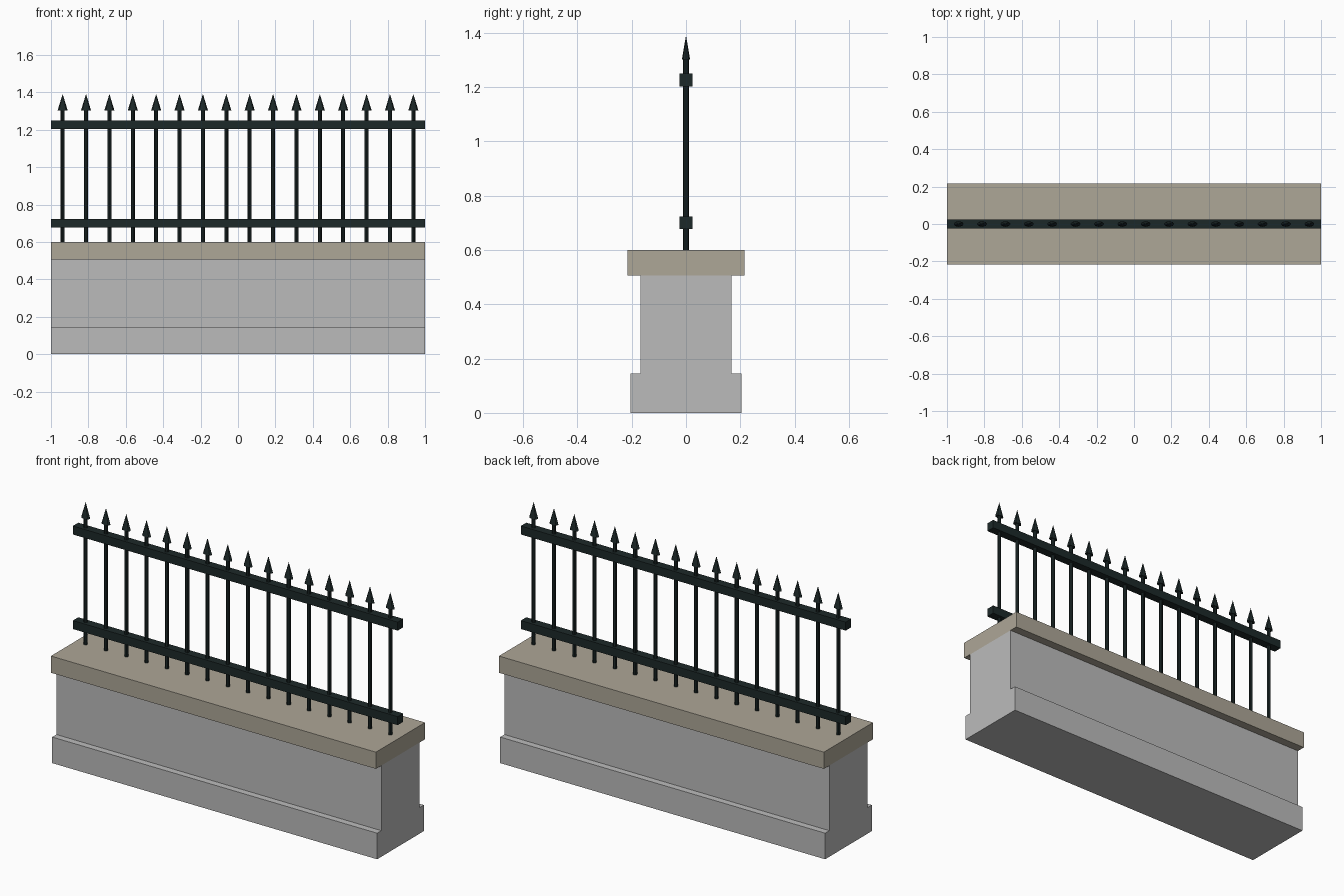
import bpy, bmesh, math
from mathutils import Matrix

if "Cube" in bpy.data.objects:
    bpy.data.objects.remove(bpy.data.objects["Cube"])


def material(name, rgb):
    m = bpy.data.materials.new(name)
    m.diffuse_color = (*rgb, 1)
    m.use_nodes = True
    m.node_tree.nodes["Principled BSDF"].inputs["Base Color"].default_value = m.diffuse_color
    return m


stone = material("grey stone", (0.50, 0.50, 0.50))
cap = material("tan coping", (0.42, 0.385, 0.31))
iron = material("dark iron", (0.012, 0.022, 0.022))


def finish(name, bm, mat):
    mesh = bpy.data.meshes.new(name)
    bm.to_mesh(mesh)
    bm.free()
    mesh.materials.append(mat)
    ob = bpy.data.objects.new(name, mesh)
    bpy.context.collection.objects.link(ob)
    return ob


def box(name, half_depth, z0, z1, mat):
    bm = bmesh.new()
    bmesh.ops.create_cube(bm, size=1, matrix=Matrix.Translation((0, 0, (z0 + z1) / 2))
                          @ Matrix.Diagonal((2, half_depth * 2, z1 - z0, 1)))
    return finish(name, bm, mat)


# Stepped wall: one profile extruded along its length
half = [(0.205, 0), (0.205, 0.145), (0.168, 0.145), (0.168, 0.507)]
profile = half + [(-y, z) for y, z in reversed(half)]
bm = bmesh.new()
face = bm.faces.new([bm.verts.new((-1, y, z)) for y, z in profile])
ext = bmesh.ops.extrude_face_region(bm, geom=[face])
bmesh.ops.translate(bm, vec=(2, 0, 0),
                    verts=[g for g in ext["geom"] if isinstance(g, bmesh.types.BMVert)])
bmesh.ops.recalc_face_normals(bm, faces=bm.faces)
finish("wall", bm, stone)

# Coping and the two rails
box("coping", 0.216, 0.507, 0.60, cap)
box("lower_rail", 0.024, 0.677, 0.724, iron)
box("upper_rail", 0.024, 1.203, 1.25, iron)

# Round bars with flattened spear heads
for i in range(16):
    x = -0.9375 + i * 0.125
    bm = bmesh.new()
    bmesh.ops.create_cone(bm, cap_ends=True, segments=8, radius1=0.0105, radius2=0.0105,
                          depth=0.715, matrix=Matrix.Translation((x, 0, 0.9575)))
    finish(f"bar_{i + 1}", bm, iron)
    bm = bmesh.new()
    bmesh.ops.create_cone(bm, cap_ends=True, segments=8, radius1=1, radius2=0, depth=0.088,
                          matrix=Matrix.Translation((x, 0, 1.347))
                          @ Matrix.Diagonal((0.027, 0.015, 1, 1)))
    finish(f"spear_head_{i + 1}", bm, iron)
